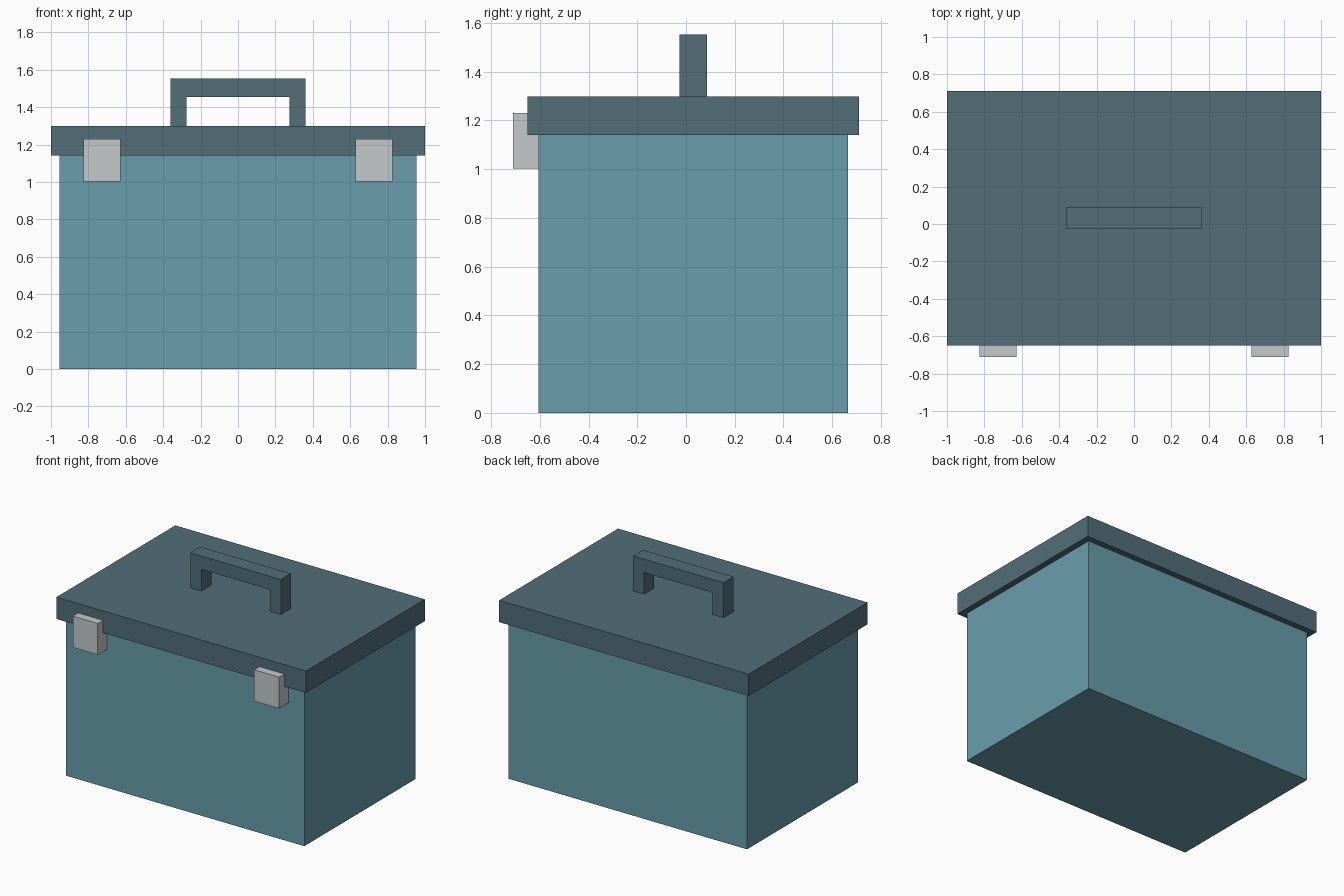
import bpy
import bmesh

default = bpy.data.objects.get("Cube")
if default:
    bpy.data.objects.remove(default, do_unlink=True)


def make_material(name, rgb):
    mat = bpy.data.materials.new(name)
    mat.use_nodes = True
    color = (*rgb, 1.0)
    mat.diffuse_color = color
    mat.node_tree.nodes["Principled BSDF"].inputs["Base Color"].default_value = color
    return mat


def extruded(name, outline, y_front, y_back, mat):
    """Solid made from an (x, z) outline swept along y."""
    bm = bmesh.new()
    face = bm.faces.new([bm.verts.new((x, y_front, z)) for x, z in outline])
    swept = bmesh.ops.extrude_face_region(bm, geom=[face])["geom"]
    verts = [v for v in swept if isinstance(v, bmesh.types.BMVert)]
    bmesh.ops.translate(bm, verts=verts, vec=(0, y_back - y_front, 0))
    bmesh.ops.recalc_face_normals(bm, faces=bm.faces)
    mesh = bpy.data.meshes.new(name)
    bm.to_mesh(mesh)
    bm.free()
    mesh.materials.append(mat)
    obj = bpy.data.objects.new(name, mesh)
    bpy.context.scene.collection.objects.link(obj)
    return obj


def box(name, x, y, z, mat):
    outline = [(x[0], z[0]), (x[1], z[0]), (x[1], z[1]), (x[0], z[1])]
    return extruded(name, outline, *y, mat)


teal = make_material("light teal", (0.138, 0.337, 0.413))
slate = make_material("dark slate", (0.084, 0.156, 0.191))
metal = make_material("pale grey", (0.558, 0.584, 0.584))

# Body and overhanging lid
box("body", (-0.955, 0.955), (-0.605, 0.665), (0, 1.14), teal)
box("lid", (-1, 1), (-0.65, 0.71), (1.14, 1.298), slate)

# Carrying handle: one arch outline, mirrored across the middle
half = [(0.275, 1.455), (0.275, 1.298), (0.362, 1.298), (0.362, 1.552)]
arch = half + [(-x, z) for x, z in reversed(half)]
extruded("handle", arch, -0.027, 0.087, slate)

# Front latches
for side, sign in (("left", 1), ("right", -1)):
    span = sorted((sign * 0.627, sign * 0.827))
    box(side + "_latch", span, (-0.71, -0.605), (1.003, 1.23), metal)
